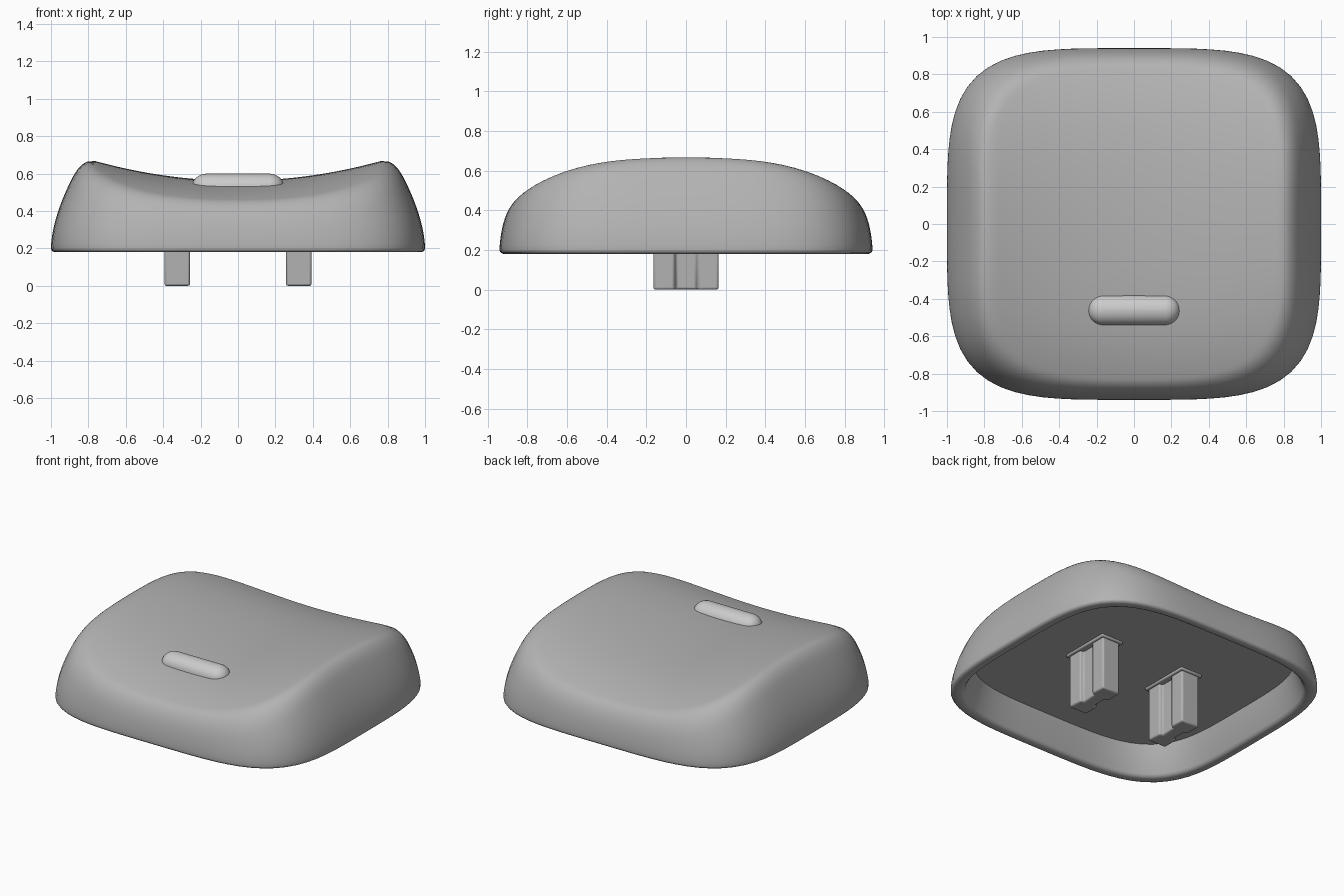
import bpy, bmesh, math

if "Cube" in bpy.data.objects:
    bpy.data.objects.remove(bpy.data.objects["Cube"])

SEG = 96
DEPTH = 0.94


def material(name, v):
    m = bpy.data.materials.new(name)
    m.diffuse_color = (v, v, v, 1)
    m.use_nodes = True
    m.node_tree.nodes["Principled BSDF"].inputs["Base Color"].default_value = m.diffuse_color
    return m


def finish(name, bm, angle, mat):
    bmesh.ops.recalc_face_normals(bm, faces=bm.faces)
    me = bpy.data.meshes.new(name)
    bm.to_mesh(me)
    bm.free()
    ob = bpy.data.objects.new(name, me)
    bpy.context.collection.objects.link(ob)
    me.materials.append(mat)
    bpy.ops.object.select_all(action='DESELECT')
    ob.select_set(True)
    bpy.context.view_layer.objects.active = ob
    bpy.ops.object.shade_smooth_by_angle(angle=math.radians(angle))
    return ob


def bridge(bm, loops):
    for a, b in zip(loops, loops[1:]):
        n = len(a)
        for i in range(n):
            bm.faces.new((a[i], a[(i + 1) % n], b[(i + 1) % n], b[i]))


def fan(bm, loop, co):
    c = bm.verts.new(co)
    for i in range(len(loop)):
        bm.faces.new((loop[i], loop[(i + 1) % len(loop)], c))


def outline(rho):
    # rounded-square plan curve
    pts = []
    for i in range(SEG):
        t = 2 * math.pi * i / SEG
        c, s = math.cos(t), math.sin(t)
        r = rho / (c ** 4 + s ** 4) ** 0.25
        pts.append((r * c, DEPTH * r * s))
    return pts


def top_height(x, y, rho):
    # saddle dish blended softly into the curved side wall
    dish = 0.562 + 0.18 * x * x * (1 - 0.5 * y * y) - 0.08 * y * y - 0.1 * y ** 4
    wall = 0.2 + (max(0, 1 - rho) / 0.6) ** (1 / 1.7)
    k = 0.12
    h = max(k - abs(dish - wall), 0)
    return min(dish, wall) - h * h / (4 * k)


grey = material("cap_grey", 0.45)
light = material("bar_light", 0.8)

# Key cap shell: cavity, lip, outer wall and dished top in one skin
bm = bmesh.new()
under = [(0.87, 0.38), (0.925, 0.2), (0.935, 0.186), (0.95, 0.18),
         (0.98, 0.18), (0.993, 0.185), (0.999, 0.194)]
loops = [[bm.verts.new((x, y, z)) for x, y in outline(r)] for r, z in under]
rhos = [1 - 0.6 * (0.52 * i / 22) ** 1.7 for i in range(23)]
rhos += [rhos[-1] * (1 - i / 20) for i in range(1, 20)]
for r in rhos:
    loops.append([bm.verts.new((x, y, top_height(x, y, r))) for x, y in outline(r)])
bridge(bm, loops)
fan(bm, loops[0], (0, 0, 0.38))
fan(bm, loops[-1], (0, 0, top_height(0, 0, 0)))
finish("key_cap", bm, 40, grey)

# Raised finger-locating bar
bm = bmesh.new()
loops = []
for j in range(8):
    a = math.radians(88 * j / 7)
    r, z = 0.08 * math.cos(a), 0.53 + 0.07 * math.sin(a)
    ring = []
    for i in range(32):
        t = math.pi * (i + 0.5) / 16
        ring.append(bm.verts.new((math.copysign(0.166, math.cos(t)) + r * math.cos(t),
                                  -0.46 + r * math.sin(t), z)))
    loops.append(ring)
bridge(bm, loops)
bm.faces.new(loops[0])
bm.faces.new(loops[-1])
finish("locating_bar", bm, 40, light)


# Grooved mounting legs, each with a thin foot plate on the cavity ceiling
def prism(name, pts, z0, z1, bevel):
    bm = bmesh.new()
    bridge(bm, [[bm.verts.new((x, y, z)) for x, y in pts] for z in (z0, z1)])
    bm.verts.ensure_lookup_table()
    n = len(pts)
    bm.faces.new(bm.verts[:n])
    bm.faces.new(bm.verts[n:])
    ob = finish(name, bm, 30, grey)
    m = ob.modifiers.new("bevel", 'BEVEL')
    m.width, m.segments = bevel, 2
    return ob


quarter = [(0.068, 0.165), (0.068, 0.058), (0.042, 0.052)]
half = quarter + [(x, -y) for x, y in reversed(quarter)]
section = half + [(-x, -y) for x, y in half]
for side, cx in (("left", -0.325), ("right", 0.325)):
    prism(side + "_leg", [(cx + x, y) for x, y in section], 0, 0.4, 0.01)
    prism(side + "_leg_foot", [(cx + sx * 0.085, sy * 0.18) for sx, sy in
                               ((-1, -1), (1, -1), (1, 1), (-1, 1))], 0.365, 0.4, 0.008)
